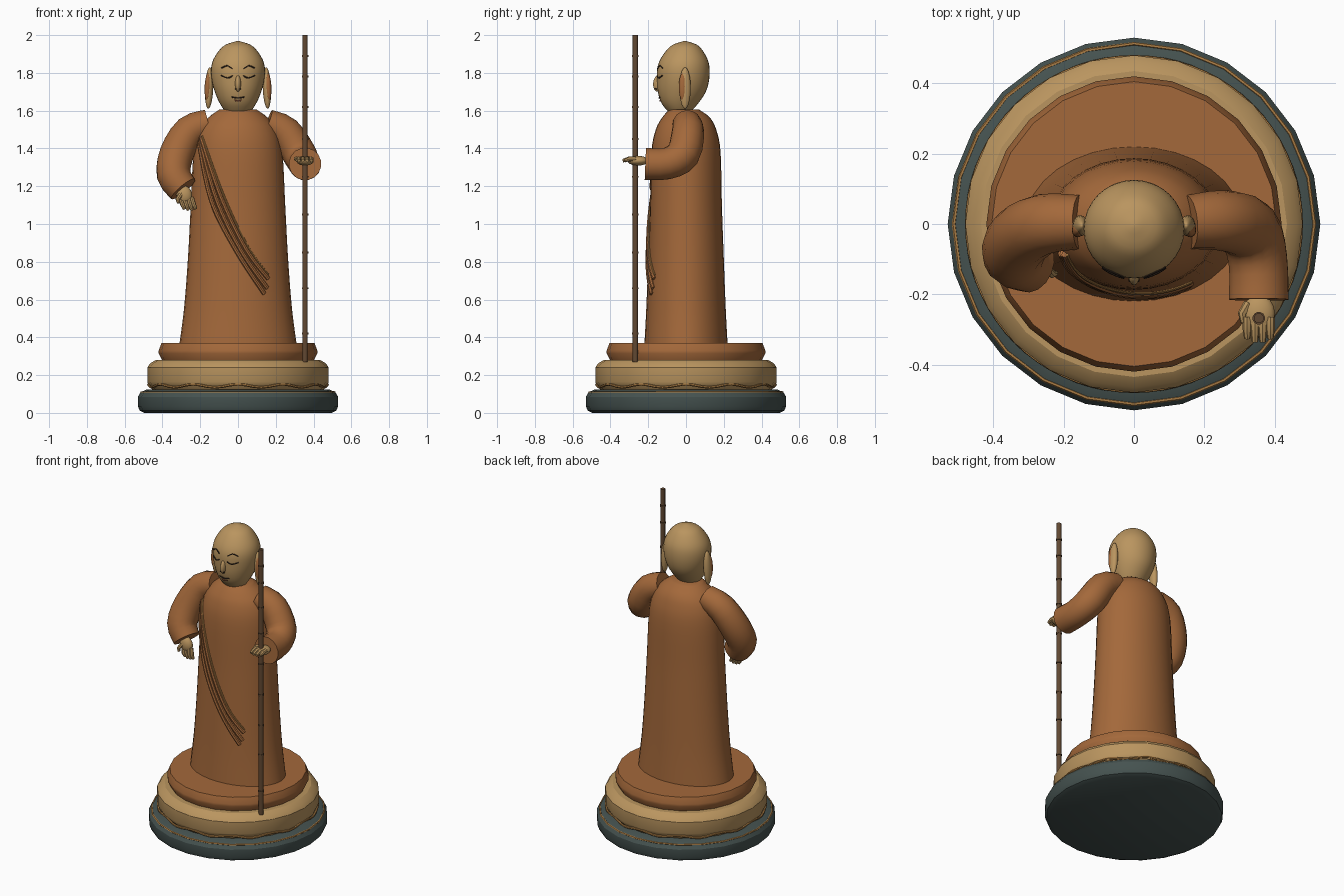
import bpy, bmesh, math
from mathutils import Vector

if "Cube" in bpy.data.objects:
    bpy.data.objects.remove(bpy.data.objects["Cube"])

def mat(name, rgb):
    m = bpy.data.materials.new(name)
    m.diffuse_color = (*rgb, 1)
    m.use_nodes = True
    m.node_tree.nodes["Principled BSDF"].inputs["Base Color"].default_value = m.diffuse_color
    return m

ROBE = mat("robe_brown", (0.37, 0.14, 0.043))
TAN = mat("skin_tan", (0.49, 0.30, 0.115))
SLATE = mat("slate", (0.06, 0.085, 0.08))
WOOD = mat("staff_wood", (0.12, 0.065, 0.032))
GOLD = mat("gold_trim", (0.42, 0.21, 0.06))
DARK = mat("face_line", (0.03, 0.018, 0.012))
LIPS = mat("lip_brown", (0.25, 0.08, 0.04))


def finish(name, bm, material, angle=40):
    bmesh.ops.recalc_face_normals(bm, faces=bm.faces)
    me = bpy.data.meshes.new(name)
    bm.to_mesh(me)
    bm.free()
    me.materials.append(material)
    me.shade_smooth()
    me.set_sharp_from_angle(angle=math.radians(angle))
    ob = bpy.data.objects.new(name, me)
    bpy.context.collection.objects.link(ob)
    return ob


def spline(pts, n=4):
    """Catmull-Rom through tuples of any length."""
    out = []
    for i in range(len(pts) - 1):
        p0, p1, p2, p3 = pts[max(i - 1, 0)], pts[i], pts[i + 1], pts[min(i + 2, len(pts) - 1)]
        for k in range(n):
            t = k / n
            out.append(tuple(0.5 * (2 * b + (c - a) * t + (2 * a - 5 * b + 4 * c - d) * t * t
                                    + (3 * b - a - 3 * c + d) * t ** 3)
                             for a, b, c, d in zip(p0, p1, p2, p3)))
    return out + [tuple(pts[-1])]


def skin(name, rings, material, closed=False, angle=40):
    """Joins rings of points into a capped or closed surface."""
    bm = bmesh.new()
    vs = [[bm.verts.new(p) for p in r] for r in rings]
    n = len(vs[0])
    pairs = list(zip(vs, vs[1:])) + ([(vs[-1], vs[0])] if closed else [])
    for a, b in pairs:
        for i in range(n):
            j = (i + 1) % n
            bm.faces.new((a[i], a[j], b[j], b[i]))
    if not closed:
        bm.faces.new(vs[0])
        bm.faces.new(vs[-1])
    return finish(name, bm, material, angle)


def loft(name, profile, material, sides=24, angle=40):
    """Stacked ellipses given as (rx, ry, centre y, z)."""
    rings = []
    for rx, ry, cy, z in profile:
        rings.append([(rx * math.sin(2 * math.pi * i / sides),
                       cy + ry * math.cos(2 * math.pi * i / sides), z) for i in range(sides)])
    return skin(name, rings, material, angle=angle)


def tube(name, pts, radii, material, sides=8, closed=False, angle=40):
    pts = [Vector(p) for p in pts]
    n = len(pts)
    if not isinstance(radii, (list, tuple)):
        radii = [radii] * n
    rings, side = [], None
    for i, p in enumerate(pts):
        a = pts[i - 1] if (i or closed) else p
        b = pts[(i + 1) % n] if (i < n - 1 or closed) else p
        d = (b - a).normalized()
        if side is None:
            side = d.orthogonal()
        side = (side - d * side.dot(d)).normalized()
        up = d.cross(side)
        rings.append([p + radii[i] * (side * math.cos(2 * math.pi * k / sides)
                                      + up * math.sin(2 * math.pi * k / sides)) for k in range(sides)])
    return skin(name, rings, material, closed, angle)


def ball(name, loc, scale, material, rot=(0, 0, 0)):
    bm = bmesh.new()
    bmesh.ops.create_uvsphere(bm, u_segments=16, v_segments=10, radius=1)
    ob = finish(name, bm, material, 180)
    ob.location, ob.scale, ob.rotation_euler = loc, scale, rot
    return ob


def front(profile, x, z, off=0.0):
    """Point on the front of a lofted shape."""
    for a, b in zip(profile, profile[1:]):
        if a[3] <= z <= b[3]:
            t = (z - a[3]) / (b[3] - a[3])
            rx, ry, cy = (a[k] + (b[k] - a[k]) * t for k in range(3))
            return (x, cy - ry * math.sqrt(max(0, 1 - (x / rx) ** 2)) - off, z)


def disc(name, rows, material):
    return loft(name, [(r, r, 0, z) for r, z in rows], material, 24, 30)


def trim(name, r, z, wave, count, thick, steps=72):
    pts = []
    for i in range(steps):
        a = 2 * math.pi * i / steps
        pts.append((r * math.sin(a), r * math.cos(a), z + wave * math.cos(count * a)))
    return tube(name, pts, thick, GOLD, 6, True)


# Pedestal
disc("slate_base", [(.495, 0), (.52, .012), (.53, .035), (.53, .085), (.515, .11), (.48, .125)], SLATE)
disc("lotus_seat", [(.45, .12), (.472, .145), (.48, .165), (.48, .24), (.465, .262), (.435, .28)], TAN)
disc("upper_plinth", [(.40, .275), (.42, .315), (.42, .33), (.405, .37)], ROBE)
trim("base_trim", .512, .109, 0, 1, .006, 24)
trim("lotus_lower_trim", .474, .143, .008, 12, .007)
trim("lotus_middle_trim", .4725, .195, .006, 12, .003)

# Robe
robe = spline([(.31, .22, 0, .365), (.285, .21, 0, .56), (.265, .20, 0, .82), (.25, .19, 0, 1.1),
               (.235, .183, 0, 1.38), (.205, .16, 0, 1.5), (.155, .125, 0, 1.565), (.10, .08, -.01, 1.605)])
loft("robe", robe, ROBE, 32)

# Diagonal sash folds lying on the robe
folds = [([(-.205, 1.42), (-.14, 1.12), (-.01, .86), (.14, .63)], .012, ROBE),
         ([(-.20, 1.44), (-.115, 1.13), (.015, .86), (.155, .66)], .012, ROBE),
         ([(-.195, 1.455), (-.09, 1.14), (.04, .87), (.16, .71)], .012, ROBE),
         ([(-.19, 1.465), (-.075, 1.15), (.053, .88), (.162, .73)], .005, GOLD)]
for i, (path, r, m) in enumerate(folds):
    tube(f"sash_fold_{i + 1}", [front(robe, x, z, .003) for x, z in spline(path, 8)], r, m)

# Head
head = spline([(.02, .02, -.04, 1.563), (.062, .055, -.035, 1.59), (.097, .098, -.032, 1.64),
               (.123, .127, -.022, 1.70), (.139, .138, -.016, 1.76), (.143, .139, -.014, 1.82),
               (.131, .126, -.011, 1.87), (.099, .095, -.008, 1.92), (.064, .062, -.006, 1.95),
               (.008, .008, -.005, 1.968)], 3)
loft("head", head, TAN, 32, 180)
ball("nose", (0, -.147, 1.745), (.016, .027, .045), TAN, (-.12, 0, 0))

# Ears and closed-eye face lines, mirrored
def face_line(name, pts, r, m):
    tube(name, [front(head, x, z, .001) for x, z in spline(pts)], r, m, 6)

for s, tag in ((-1, "left"), (1, "right")):
    ball(f"ear_{tag}", (s * .153, -.005, 1.72), (.022, .03, .11), TAN, (0, s * -.04, 0))
    ball(f"ear_hollow_{tag}", (s * .160, -.017, 1.725), (.017, .021, .075), ROBE, (0, s * -.04, 0))
    face_line(f"brow_{tag}", [(s * .03, 1.822), (s * .058, 1.838), (s * .088, 1.825)], .0035, DARK)
    face_line(f"eyelid_{tag}", [(s * .028, 1.785), (s * .055, 1.773), (s * .09, 1.786)], .0035, DARK)
    ball(f"nostril_{tag}", (s * .01, -.160, 1.715), (.006, .006, .004), DARK)
face_line("mouth", [(-.033, 1.672), (0, 1.667), (.033, 1.672)], .0035, DARK)
face_line("lower_lip", [(-.018, 1.655), (0, 1.651), (.018, 1.655)], .004, LIPS)

# Sleeves: x, y, z, radius
sleeves = {
    "left": [(-.155, .005, 1.53, .077), (-.255, 0, 1.49, .086), (-.325, -.04, 1.37, .092),
             (-.34, -.09, 1.26, .09), (-.29, -.115, 1.185, .082)],
    "right": [(.155, .005, 1.53, .077), (.25, .01, 1.485, .086), (.325, -.015, 1.37, .09),
              (.352, -.10, 1.32, .085), (.355, -.215, 1.318, .086)]}
for tag, path in sleeves.items():
    pts = spline(path, 3)
    tube(f"sleeve_{tag}", [p[:3] for p in pts], [p[3] for p in pts], ROBE, 16)

# Lowered hand
ball("lowered_palm", (-.285, -.125, 1.155), (.042, .028, .05), TAN, (0, -.3, 0))
for i in range(4):
    x = -.305 + i * .02
    tube(f"lowered_finger_{i + 1}", [(x, -.13, 1.14), (x + .012, -.142, 1.10),
         (x + .022, -.14, 1.078 - .006 * (i in (1, 2)))], [.012, .012, .008], TAN)
tube("lowered_thumb", [(-.30, -.14, 1.16), (-.32, -.155, 1.13), (-.315, -.16, 1.11)],
     [.013, .012, .008], TAN)

# Gripping hand
ball("gripping_palm", (.355, -.255, 1.335), (.046, .055, .026), TAN)
for i in range(4):
    x = .322 + i * .022
    tube(f"gripping_finger_{i + 1}", [(x, -.265, 1.345), (x, -.30, 1.345),
         (x, -.325 - .01 * (i in (1, 2)), 1.335)], [.013, .013, .009], TAN)
tube("gripping_thumb", [(.325, -.225, 1.34), (.308, -.255, 1.345), (.312, -.28, 1.34)],
     [.013, .013, .009], TAN)

# Staff with bamboo-like joints
SX, SY = .355, -.268
tube("staff", [(SX, SY, .27), (SX, SY, 2.0)], .0145, WOOD, 12)
for i, z in enumerate((.42, .66, .85, 1.05, 1.25, 1.45, 1.62, 1.78, 1.89)):
    tube(f"staff_joint_{i + 1}", [(SX, SY, z - .005), (SX, SY, z + .005)], .018, WOOD, 12)
